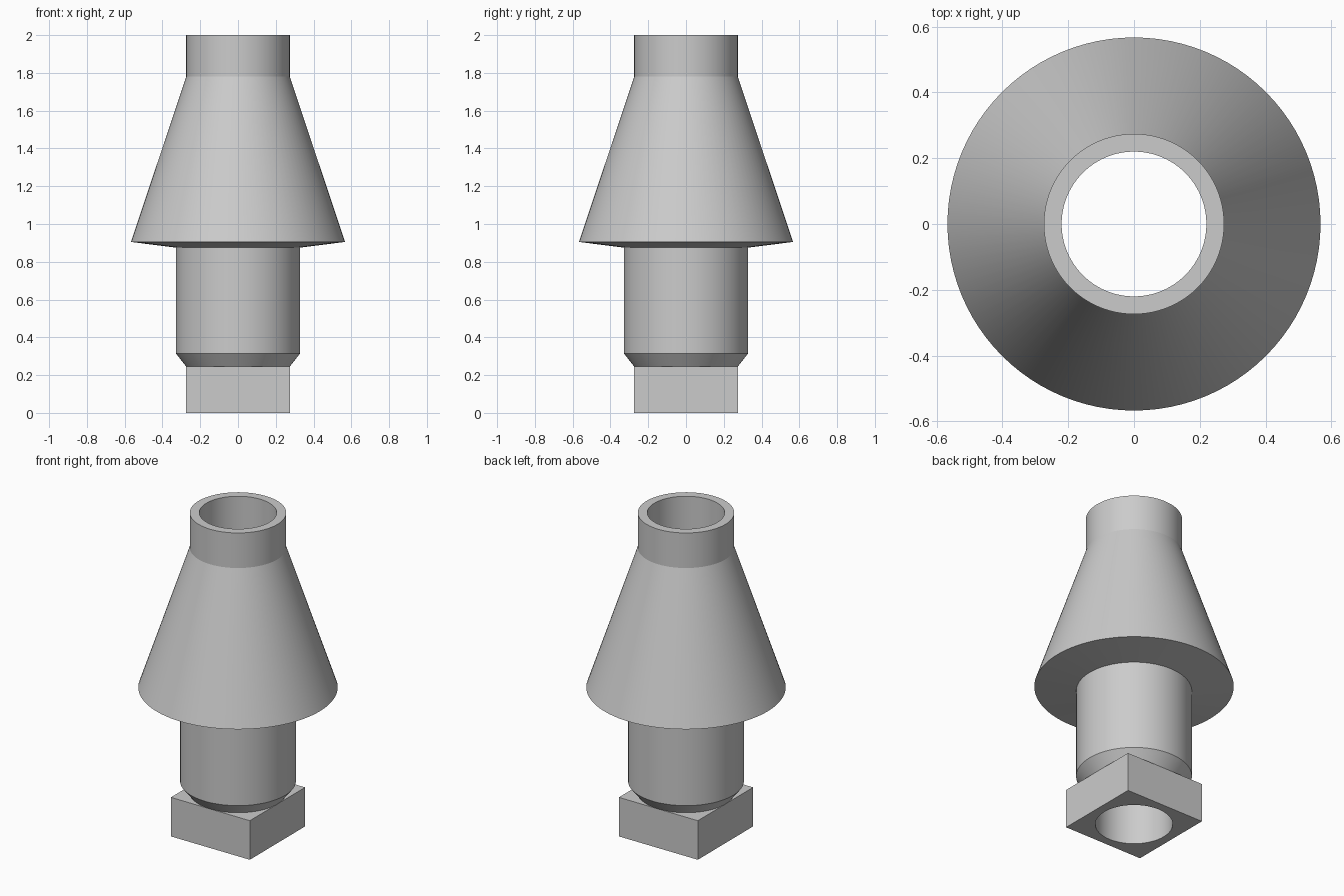
import bpy, bmesh, math

cube = bpy.data.objects.get("Cube")
if cube:
    bpy.data.objects.remove(cube, do_unlink=True)

SEGMENTS = 96
BORE, NECK, BARREL, RIM = 0.22, 0.274, 0.329, 0.567
FOOT_TOP, HEIGHT = 0.245, 2.0

grey = bpy.data.materials.new("plain grey")
grey.use_nodes = True
colour = (0.6, 0.6, 0.6, 1)
grey.diffuse_color = colour
grey.node_tree.nodes["Principled BSDF"].inputs["Base Color"].default_value = colour


def spin(name, profile):
    """Sweep (size, height, is_square) points round z; square rings follow a box outline."""
    bm = bmesh.new()
    rings = []
    for size, z, square in profile:
        ring = []
        for i in range(SEGMENTS):
            a = 2 * math.pi * i / SEGMENTS
            c, s = math.cos(a), math.sin(a)
            r = size / max(abs(c), abs(s)) if square else size
            ring.append(bm.verts.new((r * c, r * s, z)))
        rings.append(ring)
    for low, high in zip(rings, rings[1:]):
        for i in range(SEGMENTS):
            j = (i + 1) % SEGMENTS
            bm.faces.new((low[i], low[j], high[j], high[i]))
    bmesh.ops.remove_doubles(bm, verts=bm.verts, dist=0.0001)
    mesh = bpy.data.meshes.new(name)
    bm.to_mesh(mesh)
    bm.free()
    mesh.materials.append(grey)
    obj = bpy.data.objects.new(name, mesh)
    bpy.context.collection.objects.link(obj)
    bpy.ops.object.select_all(action='DESELECT')
    obj.select_set(True)
    bpy.context.view_layer.objects.active = obj
    bpy.ops.object.shade_smooth_by_angle(angle=math.radians(12))
    return obj


# Square foot with a round bore, open where the barrel sits on it
spin("square_foot", [
    (BORE, FOOT_TOP, False), (BORE, 0, False),
    (NECK, 0, True), (NECK, FOOT_TOP, True), (NECK, FOOT_TOP, False)])

# Chamfered barrel, flared cone, neck and inner bore
spin("barrel_and_cone", [
    (NECK, FOOT_TOP, False), (BARREL, 0.315, False), (BARREL, 0.875, False),
    (RIM, 0.905, False), (NECK, 1.78, False), (NECK, HEIGHT, False),
    (BORE, HEIGHT, False), (BORE, FOOT_TOP, False)])
